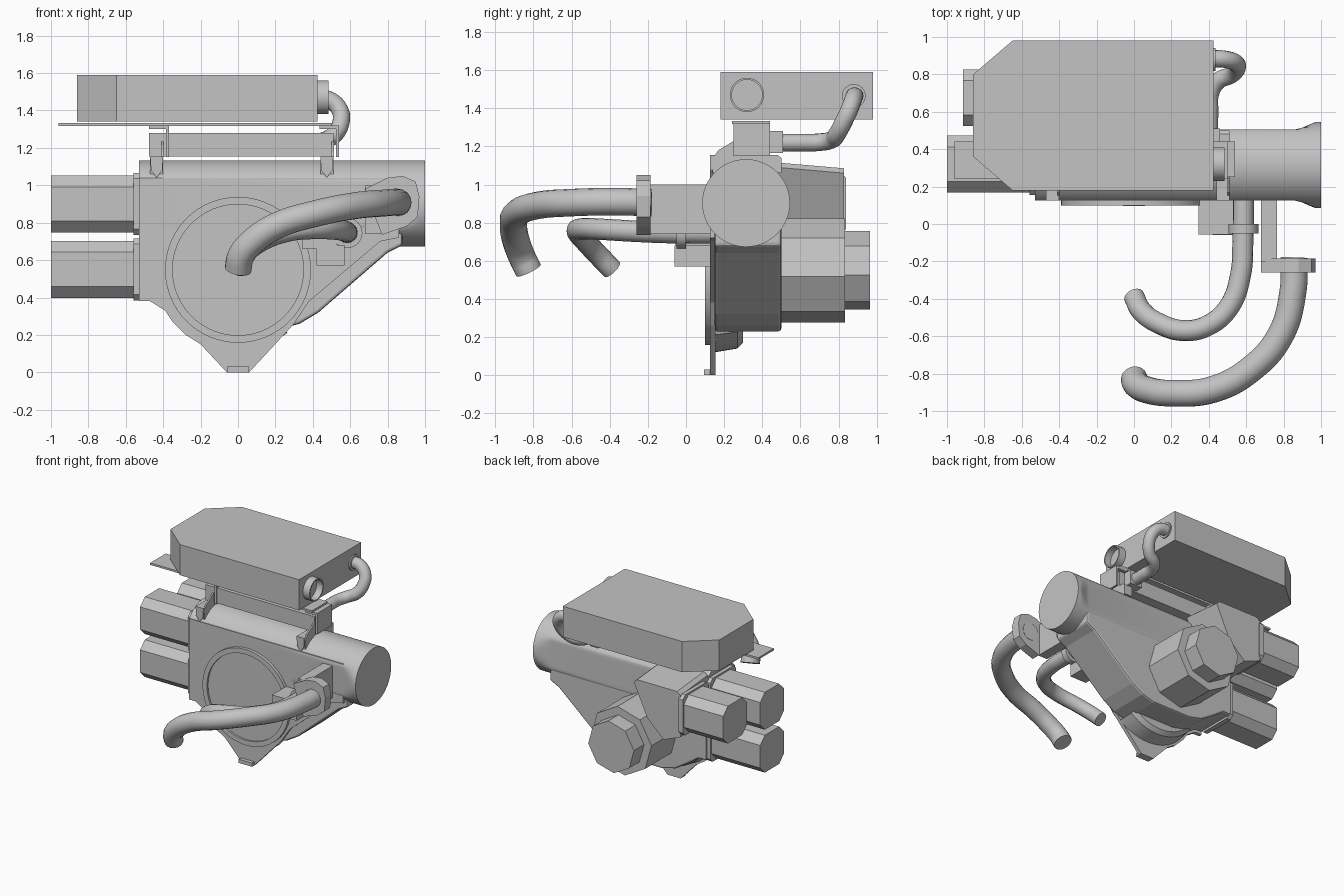
import bpy, bmesh, math
from mathutils import Vector

cube = bpy.data.objects.get("Cube")
if cube:
    bpy.data.objects.remove(cube, do_unlink=True)

gray = bpy.data.materials.new("machine gray")
gray.use_nodes = True
gray.diffuse_color = (0.55, 0.55, 0.55, 1)
gray.node_tree.nodes["Principled BSDF"].inputs["Base Color"].default_value = (0.55, 0.55, 0.55, 1)


def finish(name, bm, bevel=0.0, smooth=False):
    bmesh.ops.recalc_face_normals(bm, faces=bm.faces)
    me = bpy.data.meshes.new(name)
    bm.to_mesh(me)
    bm.free()
    me.materials.append(gray)
    ob = bpy.data.objects.new(name, me)
    bpy.context.collection.objects.link(ob)
    if bevel:
        mod = ob.modifiers.new("bevel", 'BEVEL')
        mod.width, mod.segments = bevel, 2
    if smooth:
        bpy.ops.object.select_all(action='DESELECT')
        ob.select_set(True)
        bpy.context.view_layer.objects.active = ob
        bpy.ops.object.shade_smooth_by_angle(angle=math.radians(25))
    return ob


def place(axis, p, t):
    return {'x': (t, p[0], p[1]), 'y': (p[0], t, p[1]), 'z': (p[0], p[1], t)}[axis]


def loft(name, axis, rings, **kw):
    """Skin a list of (offset, outline) sections along an axis and cap the ends."""
    bm = bmesh.new()
    vs = [[bm.verts.new(place(axis, p, t)) for p in pts] for t, pts in rings]
    n = len(vs[0])
    for a, b in zip(vs, vs[1:]):
        for i in range(n):
            j = (i + 1) % n
            bm.faces.new((a[i], a[j], b[j], b[i]))
    bm.faces.new(vs[0])
    bm.faces.new(vs[-1])
    return finish(name, bm, **kw)


def prism(name, axis, pts, lo, hi, **kw):
    return loft(name, axis, [(lo, pts), (hi, pts)], **kw)


def box(name, x, y, z, **kw):
    return prism(name, 'z', [(x[0], y[0]), (x[1], y[0]), (x[1], y[1]), (x[0], y[1])], *z, **kw)


def arc(c, r, start, end, n):
    angles = [math.radians(start + (end - start) * i / n) for i in range(n + 1)]
    return [(c[0] + r * math.cos(a), c[1] + r * math.sin(a)) for a in angles]


def circle(c, r, n=48, turn=0):
    return arc(c, r, turn, turn + 360, n)[:-1]


def cut_square(c, h, cut):
    k = h - cut
    pts = [(h, -k), (h, k), (k, h), (-k, h), (-h, k), (-h, -k), (-k, -h), (k, -h)]
    return [(c[0] + a, c[1] + b) for a, b in pts]


def tube(name, pts, r):
    cu = bpy.data.curves.new(name, 'CURVE')
    cu.dimensions = '3D'
    cu.bevel_depth, cu.bevel_resolution = r, 6
    cu.use_fill_caps = True
    cu.resolution_u = 10
    sp = cu.splines.new('BEZIER')
    sp.bezier_points.add(len(pts) - 1)
    for bp, p in zip(sp.bezier_points, pts):
        bp.co = Vector(p)
        bp.handle_left_type = bp.handle_right_type = 'AUTO'
    cu.materials.append(gray)
    ob = bpy.data.objects.new(name, cu)
    bpy.context.collection.objects.link(ob)
    bpy.ops.object.select_all(action='DESELECT')
    ob.select_set(True)
    bpy.context.view_layer.objects.active = ob
    bpy.ops.object.convert(target='MESH')


# Horizontal barrel, flattened on its sides and flaring to a round end
def barrel_section(half):
    return [(0.315 + max(-half, min(half, y)), z) for y, z in circle((0, 0.903), 0.23, 64)]


loft("barrel", 'x', [(x, barrel_section(h)) for x, h in
     [(-0.53, 0.19), (0.86, 0.19), (0.9, 0.2), (0.95, 0.222), (0.97, 0.23), (1.0, 0.23)]], smooth=True)

# Main casing behind a thin front plate that runs down to the foot
prism("main_casing", 'y', [(-0.53, 1.0), (-0.53, 0.4), (-0.46, 0.4), (-0.36, 0.33), (-0.25, 0.26),
      (-0.13, 0.23), (0.22, 0.23), (0.33, 0.26), (0.43, 0.32), (0.8, 0.64), (0.88, 0.68), (0.88, 0.9)],
      0.15, 0.5, bevel=0.015)
prism("front_plate", 'y', [(-0.53, 1.04), (-0.53, 0.38), (-0.47, 0.38), (-0.39, 0.33), (-0.35, 0.27),
      (-0.28, 0.2), (-0.2, 0.15), (-0.06, 0), (0.06, 0), (0.3, 0.26), (0.38, 0.38), (0.76, 0.7),
      (0.86, 0.72), (0.86, 1.04)], 0.125, 0.155)
rim, well = circle((0, 0.548), 0.39, 64), circle((0, 0.548), 0.35, 64)
loft("front_cover", 'y', [(0.135, rim), (0.1, rim), (0.1, well), (0.115, well)], smooth=True)
box("foot_tab", (-0.06, 0.06), (0.095, 0.135), (0, 0.03))
loft("lower_skirt", 'y', [(y, arc((0, 0.55), r, 220, 308, 16)) for y, r in
     [(0.15, 0.43), (0.27, 0.41), (0.3, 0.38)]], smooth=True)

# Motors on the right end, with mounting flanges
for name, cy, cz, end in [("upper_motor", 0.32, 0.9, -1.0), ("lower_motor", 0.32, 0.55, -1.0),
                          ("rear_motor", 0.675, 0.9, -0.915)]:
    prism(name, 'x', cut_square((cy, cz), 0.152, 0.06), end, -0.55)
    prism(name + "_flange", 'x', cut_square((cy, cz), 0.165, 0.03), -0.56, -0.52)

# Rear gear housings: overhanging side case and octagonal hub
side_case = [(-0.53, 1.06), (-0.5, 1.085), (-0.14, 1.085), (-0.11, 1.06), (-0.23, 0.8), (-0.38, 0.66),
             (-0.53, 0.72)]
loft("rear_gearcase", 'y', [(0.48, [(x, z + 0.03 * (z > 1)) for x, z in side_case]), (0.83, side_case)])
prism("rear_hub", 'y', circle((0, 0.55), 0.275, 8, 38), 0.48, 0.835)
prism("rear_end_motor", 'y', circle((0, 0.55), 0.208, 8, 38), 0.82, 0.965)

# Outer pipe with its flange and arm
box("outer_pipe_arm", (0.68, 0.765), (-0.2, 0.16), (0.74, 1.0))
prism("outer_pipe_flange", 'y', [(0.68, 0.98), (0.8, 1.04), (0.88, 1.05), (0.95, 1.02), (0.97, 0.94),
      (0.96, 0.83), (0.9, 0.78), (0.77, 0.735), (0.72, 0.86)], -0.26, -0.185)
tube("outer_pipe", [(0.855, -0.18, 0.905), (0.85, -0.36, 0.91), (0.78, -0.6, 0.905), (0.62, -0.78, 0.89),
     (0.42, -0.885, 0.85), (0.21, -0.905, 0.785), (0.08, -0.89, 0.7), (0.015, -0.86, 0.62),
     (0, -0.826, 0.55)], 0.072)

# Inner pipe with its flange and bracket
box("inner_pipe_bracket", (0.42, 0.57), (-0.06, 0.14), (0.57, 0.68))
box("inner_pipe_arm", (0.345, 0.53), (-0.055, 0.14), (0.66, 0.72))
prism("inner_pipe_flange", 'y', circle((0.585, 0.745), 0.08, 32), -0.05, 0.0, smooth=True)
tube("inner_pipe", [(0.585, 0.18, 0.745), (0.582, -0.1, 0.748), (0.57, -0.27, 0.755), (0.51, -0.44, 0.765),
     (0.4, -0.54, 0.768), (0.27, -0.57, 0.755), (0.13, -0.53, 0.705), (0.04, -0.465, 0.635),
     (0, -0.388, 0.555)], 0.056)

# Mounting rail, plate and saddle brackets above the barrel
box("mounting_plate", (-0.96, 0.5), (0.24, 0.44), (1.318, 1.334))
box("mounting_rail", (-0.475, 0.51), (0.26, 0.44), (1.155, 1.28))
for side, x in [("right", -0.435), ("left", 0.475)]:
    prism(side + "_saddle", 'x', [(0.14, 1.06), (0.14, 1.14), (0.16, 1.155), (0.48, 1.155), (0.5, 1.14),
          (0.5, 1.06)], x - 0.035, x + 0.035)
    prism(side + "_gusset", 'x', [(0.15, 1.15), (0.17, 1.18), (0.27, 1.24), (0.27, 1.15)],
          x + 0.025, x + 0.037)
    prism(side + "_saddle_foot", 'y', [(x - 0.035, 1.155), (x - 0.03, 1.08), (x, 1.04), (x + 0.03, 1.08),
          (x + 0.035, 1.155)], 0.125, 0.17)
    box(side + "_clip_top", (x - 0.04, x + 0.06), (0.25, 0.44), (1.3, 1.32))
    box(side + "_clip_side", (x + 0.05, x + 0.065), (0.25, 0.44), (1.15, 1.32))

# Top control box with cut corners
prism("control_box", 'z', [(0.425, 0.18), (0.425, 0.98), (-0.65, 0.98), (-0.86, 0.8), (-0.86, 0.36),
      (-0.65, 0.18)], 1.34, 1.59)

# Open round port on the control box
port = circle((0.32, 1.47), 0.09, 32)
bore = circle((0.32, 1.47), 0.08, 32)
loft("box_port", 'x', [(0.42, port), (0.485, port), (0.485, bore), (0.43, bore)], smooth=True)

# Bent hose from the control box to the rail
prism("hose_collar", 'x', circle((0.88, 1.465), 0.062, 32), 0.42, 0.435, smooth=True)
tube("box_hose", [(0.41, 0.885, 1.465), (0.49, 0.88, 1.455), (0.545, 0.86, 1.4), (0.55, 0.83, 1.335),
     (0.515, 0.795, 1.27), (0.45, 0.765, 1.235), (0.41, 0.7, 1.222), (0.405, 0.6, 1.22),
     (0.405, 0.43, 1.22)], 0.046)
box("hose_socket", (0.35, 0.46), (0.43, 0.51), (1.165, 1.28))
